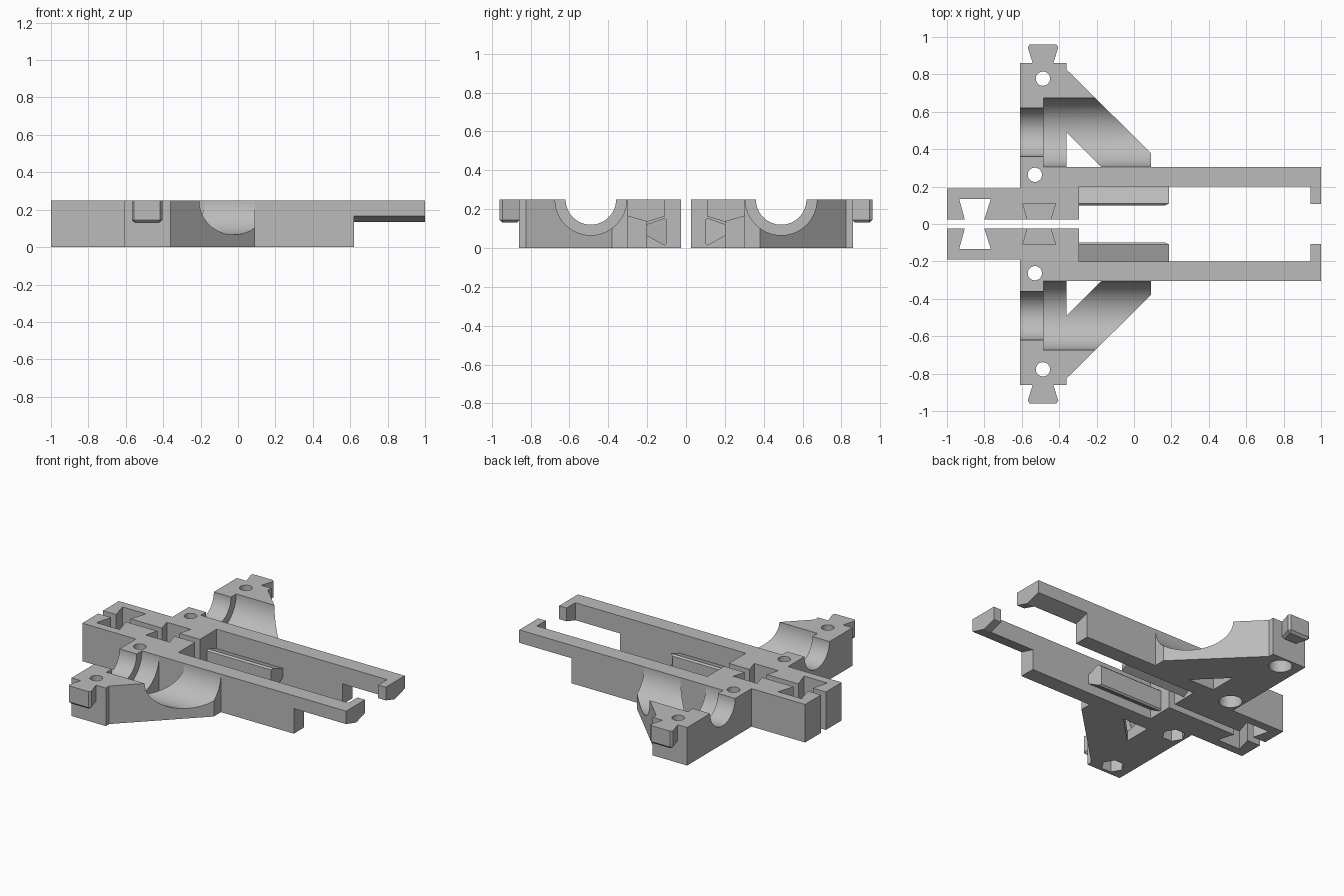
import bpy
import bmesh
from math import cos, sin, pi
from mathutils import Vector

cube = bpy.data.objects.get("Cube")
if cube:
    bpy.data.objects.remove(cube, do_unlink=True)

grey = bpy.data.materials.new("light grey plastic")
grey.use_nodes = True
colour = (0.5, 0.5, 0.5, 1)
grey.diffuse_color = colour
grey.node_tree.nodes["Principled BSDF"].inputs["Base Color"].default_value = colour

TOP = 0.25


def prism(name, points, low, high, axis="z", side=1, bevel=0):
    """Extrude an outline: (x, y) along z, or (y, z) along x; side mirrors y."""
    bm = bmesh.new()
    if axis == "z":
        verts = [bm.verts.new((a, b * side, low)) for a, b in points]
        move = Vector((0, 0, high - low))
    else:
        verts = [bm.verts.new((low, a * side, b)) for a, b in points]
        move = Vector((high - low, 0, 0))
    face = bm.faces.new(verts)
    new = bmesh.ops.extrude_face_region(bm, geom=[face])["geom"]
    bmesh.ops.translate(bm, vec=move, verts=[g for g in new if isinstance(g, bmesh.types.BMVert)])
    bmesh.ops.recalc_face_normals(bm, faces=bm.faces)
    if bevel:
        lowest = [e for e in bm.edges if all(v.co.z < low + 0.001 for v in e.verts)]
        bmesh.ops.bevel(bm, geom=lowest, offset=bevel, segments=1, affect="EDGES")
    mesh = bpy.data.meshes.new(name)
    bm.to_mesh(mesh)
    bm.free()
    mesh.materials.append(grey)
    obj = bpy.data.objects.new(name, mesh)
    bpy.context.collection.objects.link(obj)
    return obj


def ring(cx, cy, radius, count):
    return [(cx + radius * cos(2 * pi * i / count), cy + radius * sin(2 * pi * i / count))
            for i in range(count)]


def cut(target, cutter):
    mod = target.modifiers.new("cut", "BOOLEAN")
    mod.operation = "DIFFERENCE"
    mod.solver = "EXACT"
    mod.object = cutter
    bpy.context.view_layer.objects.active = target
    bpy.ops.object.modifier_apply(modifier=mod.name)
    bpy.data.objects.remove(cutter, do_unlink=True)


frame_outline = [
    (-1, 0.025), (-0.295, 0.025), (-0.295, 0.2), (0.62, 0.2), (0.62, 0.305),
    (0.09, 0.305), (0.09, 0.38), (-0.36, 0.825), (-0.36, 0.86), (-0.61, 0.86),
    (-0.61, 0.19), (-1, 0.19)]
brace_window = [(-0.36, 0.306), (-0.175, 0.306), (-0.36, 0.49)]
end_socket = [(-0.9, 0), (-0.905, 0.025), (-0.935, 0.135), (-0.765, 0.135), (-0.8, 0.025), (-0.805, 0)]
mid_socket = [(-0.565, 0), (-0.57, 0.025), (-0.595, 0.11), (-0.42, 0.11), (-0.445, 0.025), (-0.45, 0)]
tail_outline = [(-0.54, 0.855), (-0.568, 0.945), (-0.557, 0.96), (-0.416, 0.96), (-0.405, 0.945), (-0.433, 0.855)]
rail_section = [(0.205, 0.065), (0.11, 0.012), (0.1, 0.022), (0.1, 0.145), (0.11, 0.155), (0.205, 0.12)]
arm_section = [(0.305, 0.165), (0.2, 0.135), (0.2, TOP), (0.305, TOP)]
hook_section = [(0.2, 0.135), (0.108, 0.163), (0.108, TOP), (0.2, TOP)]

for side, word in ((1, "back"), (-1, "front")):
    # Main frame with brace, cradle, sockets and screw holes
    frame = prism(word + "_frame", frame_outline, 0, TOP, side=side)
    cut(frame, prism("window_cutter", brace_window, -0.1, 0.4, side=side))
    cut(frame, prism("cradle_cutter", ring(0.49, TOP, 0.184, 96), -0.485, 0.3, "x", side))
    cut(frame, prism("collar_cutter", ring(0.49, TOP, 0.13, 96), -0.7, -0.4, "x", side))
    cut(frame, prism("end_socket_cutter", end_socket, -0.1, 0.4, side=side))
    cut(frame, prism("mid_socket_cutter", mid_socket, 0.12, 0.4, side=side))
    recess_sides = 48 if side == 1 else 6
    for x, y in ((-0.53, 0.263), (-0.487, 0.777)):
        cut(frame, prism("hole_cutter", ring(x, y, 0.038, 48), -0.1, 0.4, side=side))
        cut(frame, prism("recess_cutter", ring(x, y, 0.07, recess_sides), -0.1, 0.08, side=side))

    # Thin arm end and its inward hook
    arm = prism(word + "_arm_end", arm_section, 0.62, 1, "x", side)
    hook = prism(word + "_hook", hook_section, 0.945, 1, "x", side)

    # Dovetail tab on the outer end
    tail = prism(word + "_dovetail", tail_outline, 0.13, TOP, side=side, bevel=0.015)

    # Inner guide rail with its free corner trimmed
    rail = prism(word + "_guide_rail", rail_section, -0.296, 0.187, "x", side)
    for v in rail.data.vertices:
        if v.co.x > 0 and abs(v.co.y) < 0.105:
            v.co.x -= 0.018

    for obj in (frame, arm, hook, tail, rail):
        bpy.ops.object.select_all(action="DESELECT")
        obj.select_set(True)
        bpy.context.view_layer.objects.active = obj
        bpy.ops.object.shade_smooth_by_angle(angle=0.3)
